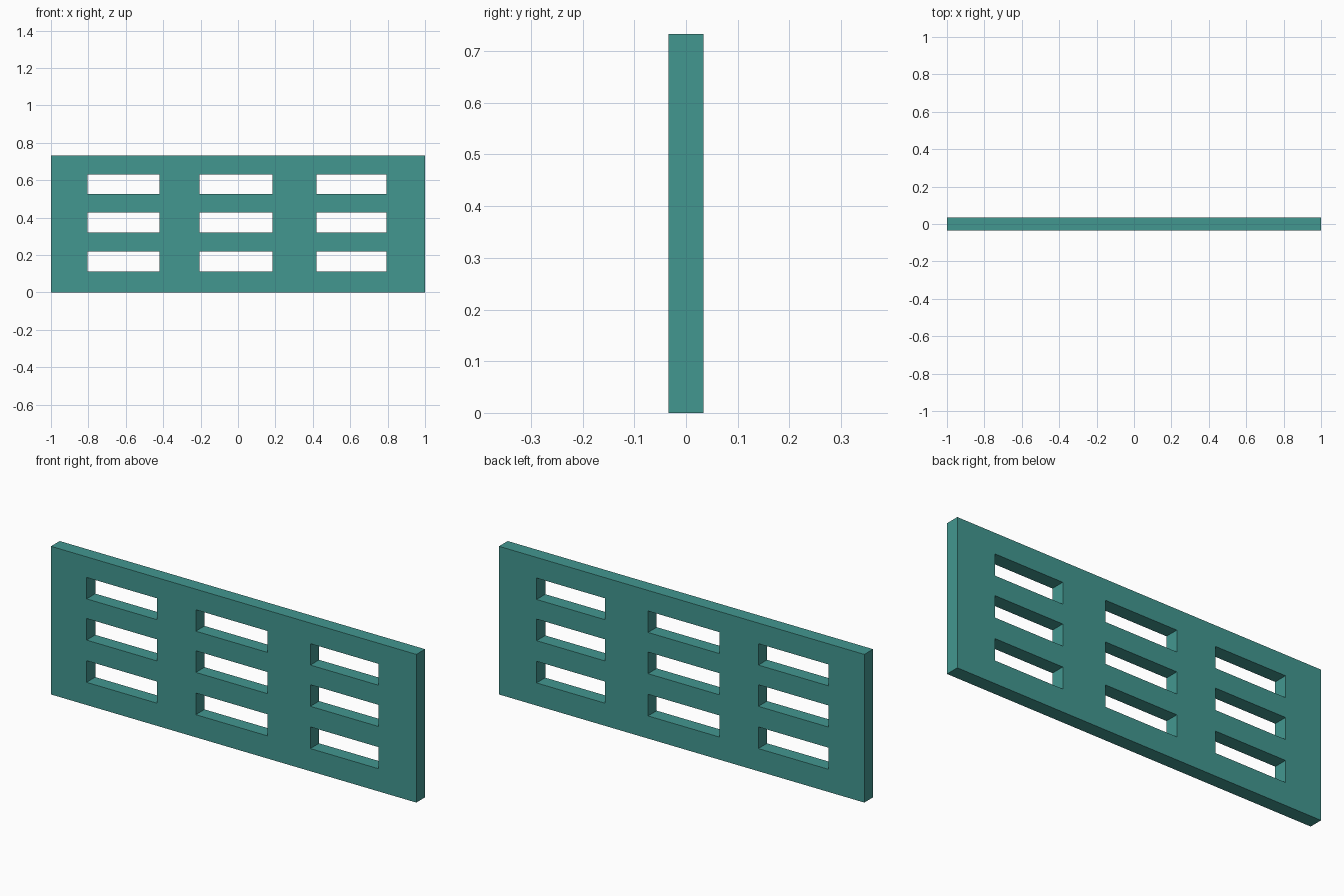
import bpy, bmesh

if "Cube" in bpy.data.objects:
    bpy.data.objects.remove(bpy.data.objects["Cube"])

HALF_DEPTH = 0.034
# Panel edges and window edges along each axis; odd-numbered gaps are windows
XS = [-1.0, -0.805, -0.42, -0.207, 0.184, 0.42, 0.794, 1.0]
ZS = [0.0, 0.112, 0.219, 0.321, 0.428, 0.525, 0.631, 0.733]

# Front sheet: a grid of cells with the windows left open
bm = bmesh.new()
grid = [[bm.verts.new((x, -HALF_DEPTH, z)) for z in ZS] for x in XS]
for i in range(len(XS) - 1):
    for j in range(len(ZS) - 1):
        if i % 2 and j % 2:
            continue
        bm.faces.new((grid[i][j], grid[i + 1][j], grid[i + 1][j + 1], grid[i][j + 1]))

# Thickness: extrude the sheet backwards, keeping the front faces
result = bmesh.ops.extrude_face_region(bm, geom=bm.faces[:], use_keep_orig=True)
back = [g for g in result["geom"] if isinstance(g, bmesh.types.BMVert)]
bmesh.ops.translate(bm, verts=back, vec=(0, 2 * HALF_DEPTH, 0))
bmesh.ops.recalc_face_normals(bm, faces=bm.faces[:])

mesh = bpy.data.meshes.new("slotted_panel")
bm.to_mesh(mesh)
bm.free()
panel = bpy.data.objects.new("slotted_panel", mesh)
bpy.context.collection.objects.link(panel)

# Teal finish
teal = bpy.data.materials.new("teal")
teal.diffuse_color = (0.055, 0.31, 0.28, 1)
teal.use_nodes = True
teal.node_tree.nodes["Principled BSDF"].inputs["Base Color"].default_value = teal.diffuse_color
mesh.materials.append(teal)
